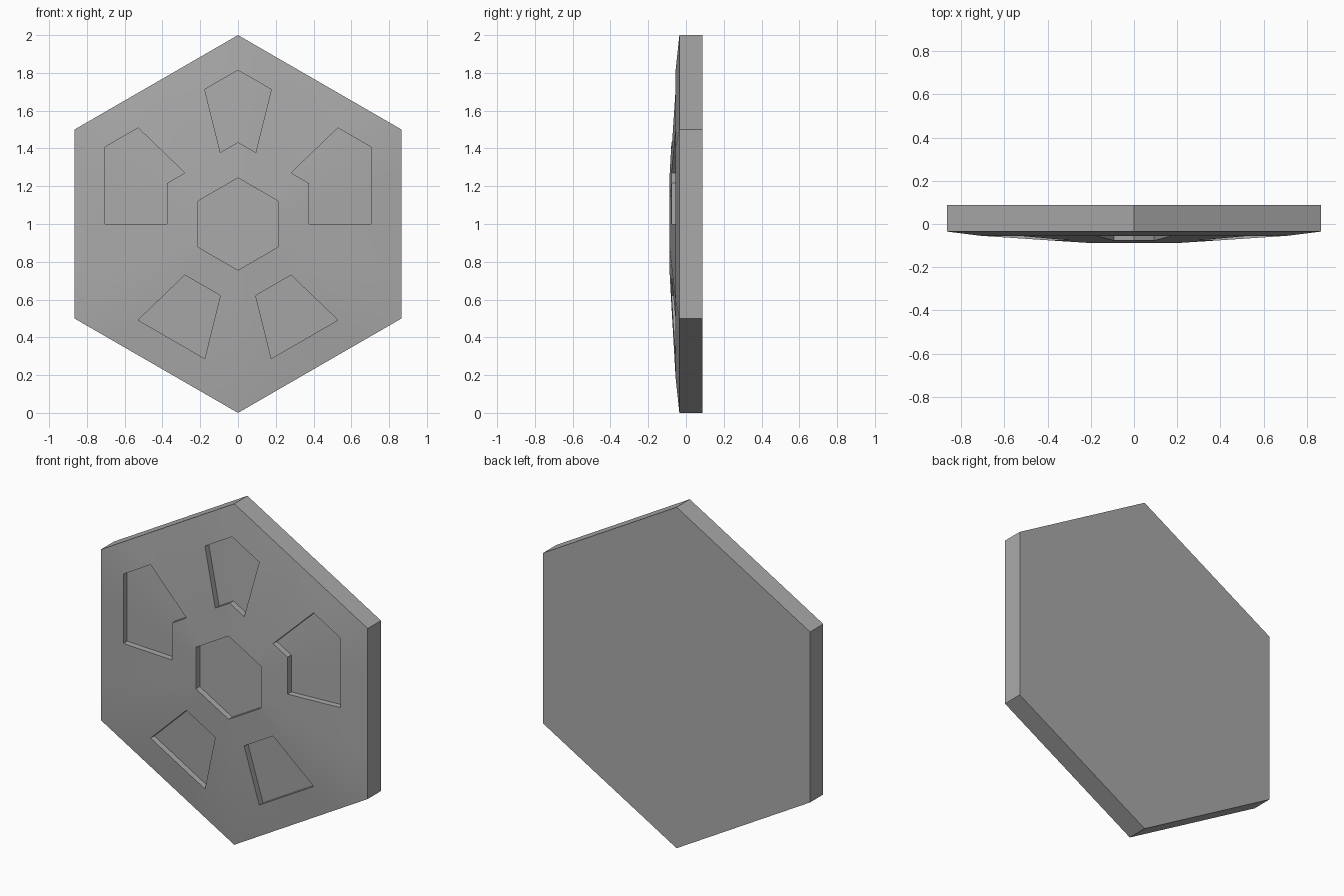
import bpy
import bmesh
import math
from mathutils import Vector

old = bpy.data.objects.get("Cube")
if old:
    bpy.data.objects.remove(old, do_unlink=True)

STEPS = 4                 # segments along each hexagon side
COUNT = 6 * STEPS
POCKET_DEPTH = 0.035

grey = bpy.data.materials.new("plain grey")
grey.use_nodes = True
colour = (0.4, 0.4, 0.4, 1)
grey.diffuse_color = colour
grey.node_tree.nodes["Principled BSDF"].inputs["Base Color"].default_value = colour


def hex_ring(bm, radius, y):
    """Hexagon outline, clockwise from the top corner."""
    corners = [Vector((radius * math.sin(i * math.pi / 3), y,
                       1 + radius * math.cos(i * math.pi / 3))) for i in range(7)]
    return [bm.verts.new(corners[i].lerp(corners[i + 1], s / STEPS))
            for i in range(6) for s in range(STEPS)]


def bridge(bm, a, b):
    return [bm.faces.new((a[i], a[(i + 1) % COUNT], b[(i + 1) % COUNT], b[i]))
            for i in range(COUNT)]


def sink(bm, faces):
    """Push a patch of faces back into the plate, leaving walls."""
    new = bmesh.ops.extrude_face_region(bm, geom=faces)["geom"]
    verts = [g for g in new if isinstance(g, bmesh.types.BMVert)]
    bmesh.ops.translate(bm, verts=verts, vec=(0, POCKET_DEPTH, 0))
    bmesh.ops.delete(bm, geom=[f for f in faces if f.is_valid], context="FACES")


# Domed hexagonal plate
bm = bmesh.new()
levels = [(1, 0.0875), (1, -0.035), (0.814, -0.055), (0.433, -0.077), (0.244, -0.0875)]
rings = [hex_ring(bm, r, y) for r, y in levels]
bands = [bridge(bm, a, b) for a, b in zip(rings, rings[1:])]
bm.faces.new(rings[0])
hub = bm.faces.new(rings[-1])
bmesh.ops.recalc_face_normals(bm, faces=bm.faces)

# Central pocket and five pockets around it
spokes = bands[2]
pockets = [(23, 0), (3, 4, 5), (9, 10), (13, 14), (18, 19, 20)]
patches = [[spokes[i] for i in group] for group in pockets]
for patch in patches + [[hub]]:
    sink(bm, patch)
bmesh.ops.recalc_face_normals(bm, faces=bm.faces)

mesh = bpy.data.meshes.new("hexagonal_plate")
bm.to_mesh(mesh)
bm.free()
mesh.materials.append(grey)
plate = bpy.data.objects.new("hexagonal_plate", mesh)
bpy.context.collection.objects.link(plate)

# Soft blend over the dome, crisp rims
bpy.context.view_layer.objects.active = plate
plate.select_set(True)
bpy.ops.object.shade_smooth_by_angle(angle=math.radians(30))
